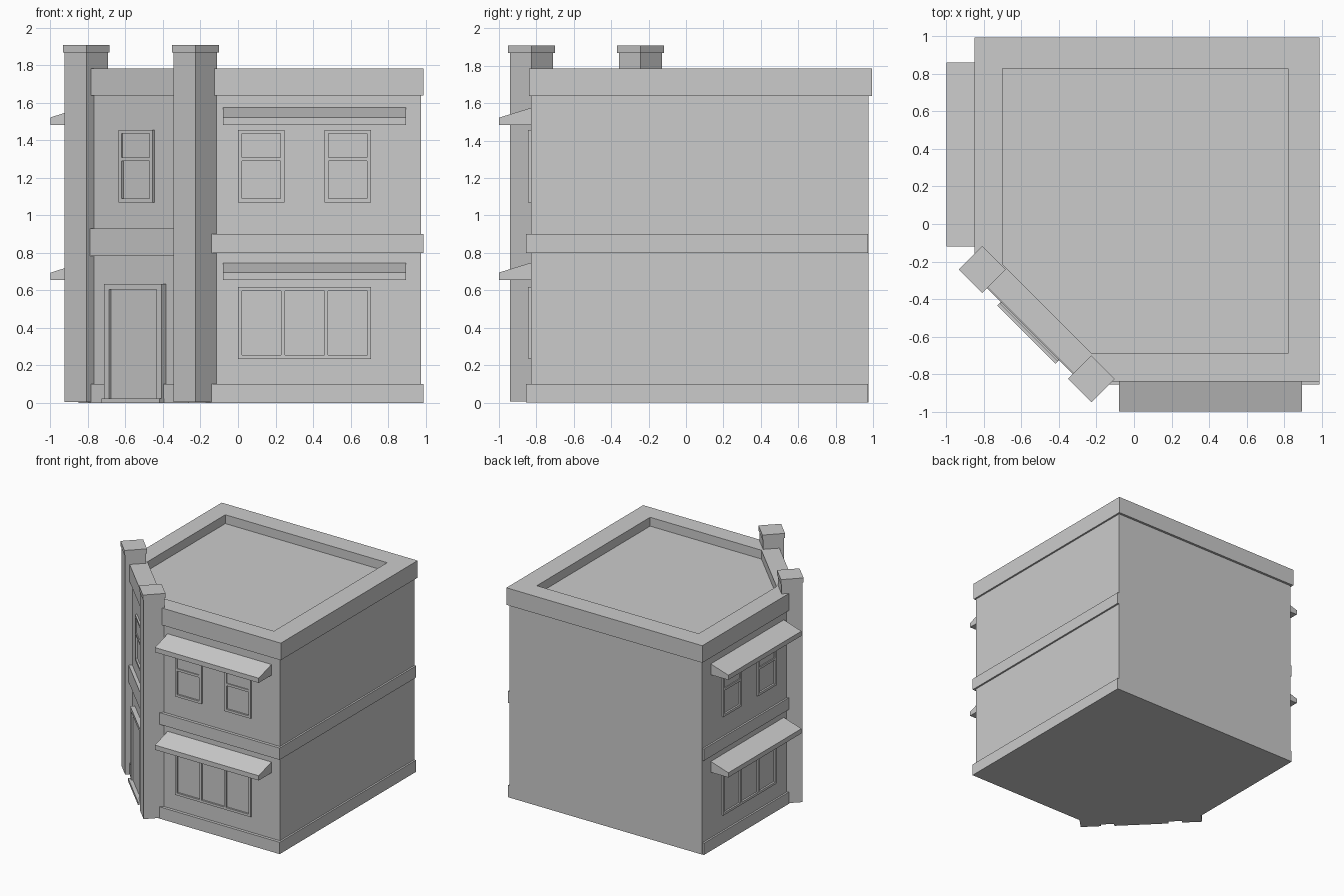
import bpy, bmesh
from mathutils import Vector

if "Cube" in bpy.data.objects:
    bpy.data.objects.remove(bpy.data.objects["Cube"])

R = 0.5 ** 0.5
# wall frames: (origin, along-wall direction, outward normal)
FRONT = (Vector((0, -0.83, 0)), Vector((1, 0, 0)), Vector((0, -1, 0)))
LEFT = (Vector((-0.835, 0, 0)), Vector((0, 1, 0)), Vector((-1, 0, 0)))
CORNER = (Vector((-0.536, -0.552, 0)), Vector((R, -R, 0)), Vector((-R, -R, 0)))
Z = Vector((0, 0, 1))


def finish(name, bm):
    bmesh.ops.recalc_face_normals(bm, faces=bm.faces)
    me = bpy.data.meshes.new(name)
    bm.to_mesh(me)
    bm.free()
    ob = bpy.data.objects.new(name, me)
    bpy.context.collection.objects.link(ob)
    return ob


def add_loft(bm, a, b):
    """Closed solid between two matching loops."""
    va, vb = [bm.verts.new(p) for p in a], [bm.verts.new(p) for p in b]
    n = len(va)
    bm.faces.new(va)
    bm.faces.new(vb)
    for i in range(n):
        j = (i + 1) % n
        bm.faces.new((va[i], va[j], vb[j], vb[i]))


def add_profile(bm, wall, u0, u1, prof):
    """Extrude a (depth, z) profile along a wall from u0 to u1."""
    o, u, n = wall
    add_loft(bm, *[[o + u * s + n * d + Z * z for d, z in prof] for s in (u0, u1)])


def add_box(bm, wall, u0, u1, d0, d1, z0, z1):
    add_profile(bm, wall, u0, u1, [(d0, z0), (d1, z0), (d1, z1), (d0, z1)])


def wall_box(name, wall, *dims):
    bm = bmesh.new()
    add_box(bm, wall, *dims)
    finish(name, bm)


def plan(x0, x1, y0, y1, s):
    """Rectangle with its front left corner cut along x + y = s."""
    return [(x1, y0), (x1, y1), (x0, y1), (x0, s - x0), (s - y0, y0)]


def prism(name, pts, z0, z1):
    bm = bmesh.new()
    add_loft(bm, [(x, y, z0) for x, y in pts], [(x, y, z1) for x, y in pts])
    finish(name, bm)


def window(name, wall, u0, u1, z0, z1, cols=1, sash=False):
    t, b = 0.02, 0.015
    bm = bmesh.new()
    step = (u1 - u0 - t) / cols
    for i in range(cols + 1):
        add_box(bm, wall, u0 + i * step, u0 + i * step + t, -0.01, b, z0, z1)
    mids = [z0 + 0.22] if sash else []
    for i in range(cols):
        a, c = u0 + i * step + t, u0 + (i + 1) * step
        for z in [z0, z1 - t] + mids:
            add_box(bm, wall, a, c, -0.01, b, z, z + t)
        if sash:  # upper pane stands proud of the lower one
            add_box(bm, wall, a, c, -0.01, 0.007, mids[0] + t, z1 - t)
    finish(name, bm)


# main body with roof, plinth and belt course
prism("building_body", plan(-0.835, 0.975, -0.83, 0.975, -1.088), 0, 1.71)
prism("plinth", plan(-0.85, 0.99, -0.855, 0.974, -1.118), 0, 0.10)
prism("belt_course", plan(-0.85, 0.99, -0.855, 0.974, -1.118), 0.80, 0.90)
wall_box("corner_belt", CORNER, -0.38, 0.38, -0.02, 0.028, 0.785, 0.93)

# parapet ring around the sunken roof
bm = bmesh.new()
outer = plan(-0.85, 0.99, -0.84, 0.995, -1.118)
inner = plan(-0.70, 0.82, -0.69, 0.83, -0.915)
rings = [[bm.verts.new((x, y, z)) for x, y in p]
         for p, z in ((outer, 1.64), (outer, 1.785), (inner, 1.785), (inner, 1.64))]
for k in range(4):
    a, b = rings[k], rings[(k + 1) % 4]
    for i in range(5):
        j = (i + 1) % 5
        bm.faces.new((a[i], a[j], b[j], b[i]))
finish("parapet", bm)

# diagonal corner pillars with caps
for side, (cx, cy) in {"left": (-0.809, -0.243), "right": (-0.227, -0.826)}.items():
    for part, r, z0, z1 in (("pillar", 0.116, 0.005, 1.87), ("pillar_cap", 0.125, 1.87, 1.91)):
        prism(f"{side}_{part}", [(cx - r, cy), (cx, cy - r), (cx + r, cy), (cx, cy + r)], z0, z1)

# shop windows, sash windows and awnings on the two street walls
for label, wall, depth, a0, a1 in (("front", FRONT, 0.17, -0.08, 0.895),
                                   ("left", LEFT, 0.165, -0.12, 0.86)):
    window(f"{label}_shop_window", wall, 0, 0.71, 0.235, 0.618, cols=3)
    for i, u in enumerate((0, 0.462)):
        window(f"{label}_sash_window_{i + 1}", wall, u, u + 0.247, 1.07, 1.456, sash=True)
    for level, z in (("lower", 0.655), ("upper", 1.483)):
        bm = bmesh.new()
        add_profile(bm, wall, a0, a1, [(-0.01, z), (depth, z), (depth, z + 0.04), (0, z + 0.092), (-0.01, z + 0.092)])
        finish(f"{label}_{level}_awning", bm)

# corner entrance and the window above it
window("corner_sash_window", CORNER, -0.127, 0.127, 1.07, 1.456, sash=True)
bm = bmesh.new()
for s in (-1, 1):
    add_box(bm, CORNER, *sorted((s * 0.178, s * 0.216)), -0.01, 0.036, 0, 0.635)
add_box(bm, CORNER, -0.178, 0.178, -0.01, 0.036, 0.605, 0.635)
finish("door_frame", bm)
wall_box("door", CORNER, -0.178, 0.178, -0.01, 0.022, 0, 0.605)
wall_box("door_step", CORNER, -0.22, 0.22, -0.01, 0.053, 0, 0.025)
